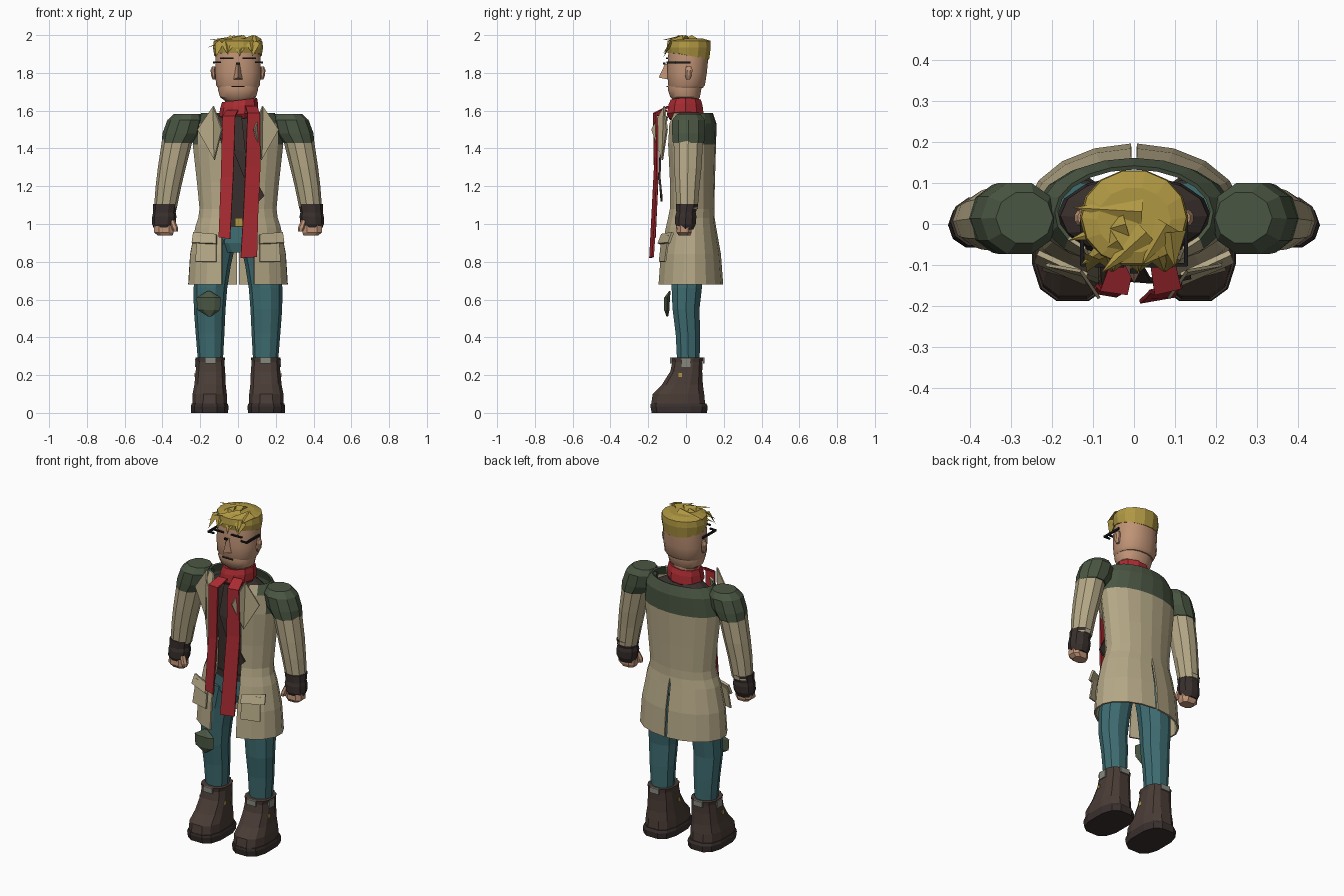
import bpy, bmesh, math
from mathutils import Vector

def mat(name, rgb):
    m = bpy.data.materials.new(name)
    m.diffuse_color = (*rgb, 1)
    return m

SKIN = mat("skin", (.52, .29, .18))
HAIR = mat("straw_yellow", (.43, .31, .055))
RED = mat("scarf_red", (.40, .025, .032))
TAN = mat("coat_tan", (.46, .39, .24))
GREEN = mat("moss_green", (.068, .092, .055))
TEAL = mat("denim_teal", (.048, .15, .165))
BOOT = mat("boot_brown", (.068, .045, .037))
DARK = mat("dark_brown", (.04, .029, .026))
BLACK = mat("black", (.01, .01, .01))
GREY = mat("cuff_grey", (.24, .25, .21))

def make(name, verts, faces, *mats):
    me = bpy.data.meshes.new(name)
    me.from_pydata(verts, [], faces)
    bm = bmesh.new()
    bm.from_mesh(me)
    bmesh.ops.recalc_face_normals(bm, faces=bm.faces)
    bm.to_mesh(me)
    bm.free()
    for m in mats:
        me.materials.append(m)
    ob = bpy.data.objects.new(name, me)
    bpy.context.collection.objects.link(ob)
    return ob

def spow(v, p):
    return math.copysign(abs(v) ** p, v)

def loft(name, rings, m, n=10, p=1.0, smooth=False):
    """rings: (z, centre x, half width, y front, y back)"""
    vs, fs = [], []
    for z, cx, rx, y0, y1 in rings:
        for i in range(n):
            a = 2 * math.pi * (i + .5) / n
            vs.append((cx + rx * spow(math.sin(a), p),
                       (y0 + y1) / 2 - (y1 - y0) / 2 * spow(math.cos(a), p), z))
    for r in range(len(rings) - 1):
        for i in range(n):
            j = (i + 1) % n
            fs.append((r * n + i, r * n + j, (r + 1) * n + j, (r + 1) * n + i))
    fs.append(tuple(range(n)))
    fs.append(tuple(range((len(rings) - 1) * n, len(rings) * n)))
    ob = make(name, vs, fs, m)
    if smooth:
        bpy.ops.object.select_all(action='DESELECT')
        ob.select_set(True)
        bpy.context.view_layer.objects.active = ob
        bpy.ops.object.shade_smooth_by_angle(angle=math.radians(32))
    return ob

def plate(name, pts, m, t=.008):
    ob = make(name, pts, [tuple(range(len(pts)))], m)
    s = ob.modifiers.new("thickness", 'SOLIDIFY')
    s.thickness, s.offset = t, 0
    return ob

def strip(name, rows, m, t=.01):
    """rows: pairs of left and right points joined into a ribbon"""
    vs = [p for row in rows for p in row]
    ob = make(name, vs, [(2*i, 2*i+1, 2*i+3, 2*i+2) for i in range(len(rows) - 1)], m)
    s = ob.modifiers.new("thickness", 'SOLIDIFY')
    s.thickness, s.offset = t, 0
    return ob

def box(name, c, d, m):
    x, y, z = (v / 2 for v in d)
    vs = [(c[0] + a*x, c[1] + b*y, c[2] + e*z) for a in (-1, 1) for b in (-1, 1) for e in (-1, 1)]
    return make(name, vs, [(0, 1, 3, 2), (4, 5, 7, 6), (0, 1, 5, 4), (2, 3, 7, 6),
                           (0, 2, 6, 4), (1, 3, 7, 5)], m)

def mirrored(rings, s):
    return [(z, cx * s, rx, y0, y1) for z, cx, rx, y0, y1 in rings]

# Limbs, built once per side
for s, side in ((1, "left"), (-1, "right")):
    loft(side + "_boot_sole", mirrored([(0, .15, .1, -.185, .115), (.035, .15, .102, -.192, .118),
         (.05, .15, .097, -.19, .11)], s), DARK, 12, .7)
    loft(side + "_boot", mirrored([(.045, .15, .094, -.188, .105), (.1, .15, .093, -.18, .1),
         (.15, .148, .085, -.13, .092), (.22, .146, .08, -.085, .088),
         (.27, .146, .076, -.075, .09), (.292, .146, .08, -.078, .093)], s), BOOT, 12, .75)
    loft(side + "_trouser_leg", mirrored([(.27, .146, .066, -.05, .075), (.42, .148, .076, -.058, .078),
         (.55, .15, .084, -.075, .075), (.66, .146, .089, -.08, .088),
         (.78, .132, .094, -.08, .1), (.92, .105, .098, -.08, .105)], s), TEAL)
    loft(side + "_sleeve", mirrored([(1.08, .385, .06, -.05, .065), (1.2, .368, .068, -.06, .075),
         (1.3, .35, .074, -.066, .086), (1.46, .318, .082, -.07, .095)], s), TAN)
    loft(side + "_shoulder_pad", mirrored([(1.43, .322, .082, -.074, .1), (1.48, .3, .1, -.078, .105),
         (1.55, .28, .094, -.078, .105), (1.583, .268, .07, -.05, .08)], s), GREEN)
    loft(side + "_glove", mirrored([(.97, .393, .05, -.045, .04), (1.0, .393, .062, -.06, .055),
         (1.04, .39, .064, -.06, .058), (1.06, .39, .06, -.054, .054), (1.105, .385, .064, -.056, .068)], s), DARK)
    loft(side + "_hand", mirrored([(.938, .385, .04, -.04, .025), (.955, .392, .055, -.052, .032),
         (1.0, .392, .055, -.05, .035)], s), SKIN, 8, .75)
    loft(side + "_thumb", mirrored([(.96, .33, .012, -.052, -.022), (.98, .335, .018, -.055, -.018),
         (1.02, .35, .016, -.045, -.015)], s), SKIN, 6)
    # boot trims
    for y in (-.079, .094):
        box(side + "_boot_tongue", (s * .146, y, .277), (.06, .009, .032), GREY)
    box(side + "_boot_side_trim", (s * .224, 0, .265), (.009, .05, .045), GREY)
    box(side + "_boot_eyelet", (s * .225, -.03, .2), (.009, .02, .02), HAIR)
    box(side + "_boot_eyelet", (s * .07, -.03, .2), (.009, .02, .02), HAIR)
    # lapel: two folded triangles
    a, b, c, d = [(s * x, y, z) for x, y, z in ((.13, -.115, 1.625), (.215, -.1, 1.5),
                  (.125, -.125, 1.34), (.085, -.182, 1.5))]
    plate(side + "_lapel_outer", [a, b, c], TAN)
    plate(side + "_lapel_inner", [a, c, d], TAN)
    # pocket with flap
    plate(side + "_pocket", [(s * x, y, z) for x, y, z in ((.115, -.14, .8), (.225, -.11, .8),
          (.215, -.09, .94), (.115, -.125, .94))], TAN, .009)
    plate(side + "_pocket_flap", [(s * x, y, z) for x, y, z in ((.115, -.145, .895), (.243, -.09, .9),
          (.235, -.07, .955), (.115, -.125, .945))], TAN, .014)
    # face details
    loft(side + "_ear", mirrored([(1.765, .126, .008, .002, .022), (1.785, .13, .014, -.006, .032),
         (1.815, .132, .014, -.006, .036), (1.835, .128, .01, 0, .03)], s), SKIN, 8)
    box(side + "_glasses_arm", (s * .127, -.04, 1.855), (.009, .125, .012), BLACK)
    box(side + "_eye_line", (s * .06, -.1, 1.878), (.07, .012, .007), BLACK)
    box(side + "_lens_rim", (s * .11, -.1, 1.856), (.04, .009, .009), BLACK)

# Knee patch
loft("knee_patch", [(.51, -.15, .008, -.104, -.094), (.545, -.155, .06, -.118, -.085),
     (.61, -.155, .065, -.118, -.083), (.645, -.155, .008, -.09, -.08)], GREEN, 6)

# Trousers top, belt and shirt
loft("trouser_hips", [(.85, 0, .1, -.07, .08), (.9, 0, .165, -.085, .105), (1.0, 0, .16, -.08, .1)], TEAL)
loft("belt", [(.985, 0, .163, -.084, .104), (1.025, 0, .163, -.084, .104)], DARK)
box("belt_buckle", (.005, -.087, 1.01), (.04, .009, .045), HAIR)
loft("shirt", [(1.02, 0, .155, -.075, .1), (1.2, 0, .17, -.08, .11), (1.42, 0, .19, -.085, .12),
     (1.53, 0, .18, -.075, .115), (1.575, 0, .1, -.06, .09)], DARK, 14)
strip("necktie", [((-.02, -.1, 1.57), (.02, -.1, 1.57)), ((-.03, -.135, 1.4), (.04, -.135, 1.38)),
      ((.03, -.14, 1.25), (.09, -.14, 1.24)), ((.11, -.13, 1.12), (.14, -.13, 1.15))], DARK)

# Coat: half shell with open front and back vent, mirrored
# (z, half width, y front, y back, x of front edge, vent gap)
COAT = [(.68, .262, -.15, .192, .085, .007), (.84, .252, -.138, .18, .085, .007),
        (.98, .225, -.112, .155, .085, .006), (1.03, .208, -.1, .147, .08, 0),
        (1.08, .201, -.09, .145, .078, 0), (1.22, .215, -.088, .148, .078, 0),
        (1.42, .238, -.098, .154, .085, 0), (1.53, .225, -.1, .157, .11, 0),
        (1.585, .19, -.085, .138, .12, 0)]
M = 8
vs, fs = [], []
for z, rx, y0, y1, xin, gap in COAT:
    t0, t1 = math.asin(xin / rx), math.pi - math.asin(gap / rx)
    for k in range(M + 1):
        t = t0 + (t1 - t0) * k / M
        x = 0 if (k == M and gap == 0) else rx * math.sin(t)
        vs.append((x, (y0 + y1) / 2 - (y1 - y0) / 2 * math.cos(t), z))
for r in range(len(COAT) - 1):
    for k in range(M):
        i = r * (M + 1) + k
        fs.append((i, i + 1, i + M + 2, i + M + 1))
coat = make("coat", vs, fs, TAN, GREEN)
for f in coat.data.polygons:  # green yoke across the upper back
    if f.center.z > 1.43 and f.center.y > -.03:
        f.material_index = 1
mr = coat.modifiers.new("mirror", 'MIRROR')
mr.merge_threshold = .001
sd = coat.modifiers.new("thickness", 'SOLIDIFY')
sd.thickness, sd.offset = .01, 0

# Scarf wrap and hanging tails
scarf = loft("scarf_wrap", [(1.555, .0, .085, -.09, .085), (1.58, .003, .105, -.105, .098),
     (1.625, .006, .1, -.098, .092), (1.655, .008, .093, -.085, .082), (1.65, .006, .06, -.06, .06)], RED, 10)
for v in scarf.data.vertices:  # slanted wrap
    v.co.z += v.co.x * .12
strip("scarf_tail_right", [((-.06, -.1, 1.6), (.0, -.1, 1.6)), ((-.082, -.16, 1.57), (-.015, -.17, 1.57)),
      ((-.09, -.15, 1.25), (-.025, -.165, 1.25)), ((-.102, -.165, .93), (-.042, -.175, .92))], RED)
strip("scarf_tail_left", [((.04, -.1, 1.62), (.1, -.09, 1.62)), ((.05, -.17, 1.585), (.115, -.155, 1.585)),
      ((.04, -.165, 1.3), (.118, -.15, 1.3)), ((.028, -.178, 1.05), (.106, -.16, 1.05)),
      ((.014, -.19, .82), (.1, -.175, .825))], RED)

# Neck and head
loft("neck", [(1.55, 0, .07, -.06, .07), (1.7, 0, .072, -.06, .072)], SKIN, 12, smooth=True)
loft("jaw", [(1.652, 0, .07, -.065, .06), (1.672, 0, .097, -.085, .075), (1.71, 0, .108, -.097, .082),
     (1.735, 0, .106, -.095, .085)], SKIN, 16, .9, True)
loft("head", [(1.72, 0, .108, -.09, .09), (1.735, 0, .118, -.097, .102), (1.8, 0, .123, -.1, .112),
     (1.88, 0, .122, -.098, .12), (1.94, 0, .115, -.09, .122)], SKIN, 16, .9, True)
make("nose", [(-.025, -.095, 1.765), (.025, -.095, 1.765), (0, -.145, 1.775), (-.01, -.095, 1.85),
     (.01, -.095, 1.85), (0, -.112, 1.845)],
     [(0, 1, 2), (3, 4, 5), (0, 2, 5, 3), (1, 2, 5, 4), (0, 1, 4, 3)], SKIN)
box("glasses_bridge", (0, -.115, 1.85), (.02, .012, .009), BLACK)
box("mouth", (0, -.1, 1.728), (.07, .009, .006), DARK)

# Hair: cap dropping lower at the back, plus loose shards
cap = loft("hair_cap", [(1.905, 0, .126, -.1, .125), (1.935, 0, .133, -.105, .134),
     (1.97, 0, .128, -.1, .132), (1.982, 0, .09, -.07, .09)], HAIR, 14)
for v in cap.data.vertices:
    if v.co.z < 1.92:
        v.co.z -= .035 * max(0, v.co.y + .05) / .17

def shard(root, tip, w, h=.018):
    r, t = Vector(root), Vector(tip)
    side = (t - r).cross(Vector((0, 0, 1))).normalized() * w / 2
    make("hair_shard", [r + side, r - side, r + Vector((0, 0, h)), t],
         [(0, 1, 2), (0, 1, 3), (1, 2, 3), (0, 2, 3)], HAIR)

for x, y, tx, ty, tz in ((-.02, .0, -.16, -.04, 1.935), (.02, .03, -.15, .04, 1.975),
                         (-.04, -.04, -.13, -.1, 1.925), (.03, -.02, -.08, -.12, 1.975),
                         (.08, .0, .02, -.1, 1.98), (.09, -.02, .1, -.105, 1.965)):
    shard((x, y, 1.978), (tx, ty, tz), .075, .022)
for i in range(7):  # fringe over the forehead
    x = -.1 + i * .032
    shard((x, -.08, 1.955), (x + (.014 if i % 2 else -.016), -.118, 1.885 + .012 * (i % 3)), .05)
